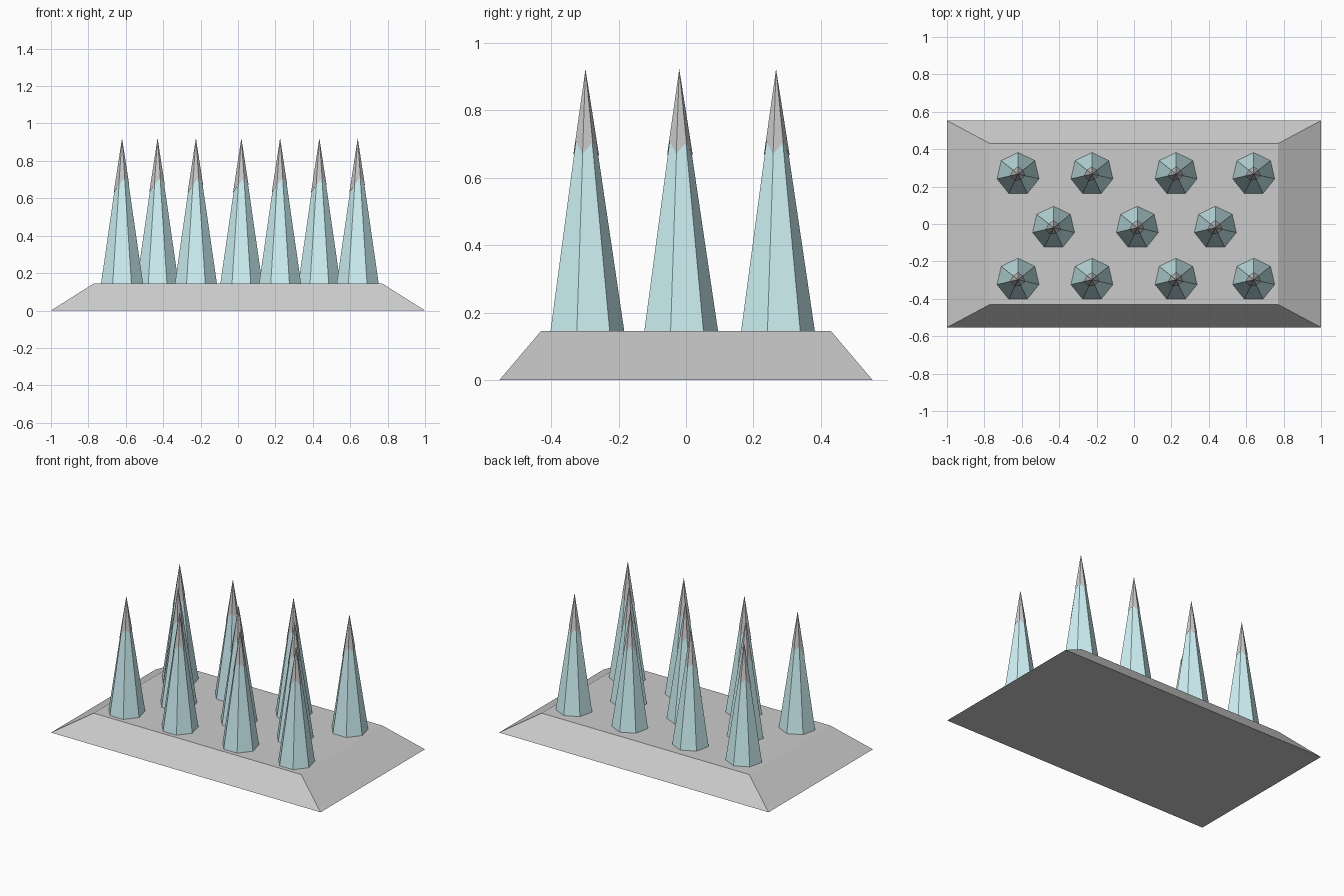
import bpy
from math import sin, cos, pi

if "Cube" in bpy.data.objects:
    bpy.data.objects.remove(bpy.data.objects["Cube"])

BASE_TOP, TIP_Z, R, N = 0.145, 0.922, 0.115, 7


def ring(radius, heights):
    # heptagon with one corner towards +y
    return [(radius(z) * cos(pi / 2 + 2 * pi * k / N),
             radius(z) * sin(pi / 2 + 2 * pi * k / N), z)
            for k, z in enumerate(heights)]


def loft(name, rings, tip=None):
    # closed skin through stacked rings, ending in a point or a flat cap
    n = len(rings[0])
    verts = [v for r in rings for v in r]
    faces = [tuple(reversed(range(n)))]
    for i in range(len(rings) - 1):
        a, b = i * n, (i + 1) * n
        faces += [(a + k, a + (k + 1) % n, b + (k + 1) % n, b + k) for k in range(n)]
    last = (len(rings) - 1) * n
    if tip:
        verts.append(tip)
        faces += [(last + k, last + (k + 1) % n, len(verts) - 1) for k in range(n)]
    else:
        faces.append(tuple(range(last, last + n)))
    mesh = bpy.data.meshes.new(name)
    mesh.from_pydata(verts, [], faces)
    return mesh


def place(name, mesh, x=0, y=0):
    ob = bpy.data.objects.new(name, mesh)
    ob.location = (x, y, 0)
    bpy.context.collection.objects.link(ob)


def rect(x, y, z):
    return [(-x, -y, z), (x, -y, z), (x, y, z), (-x, y, z)]


def cone_r(z):
    return R * (TIP_Z - z) / (TIP_Z - BASE_TOP)


# Bevelled base slab
place("base", loft("base", [rect(1, 0.553, 0), rect(0.77, 0.43, BASE_TOP)]))

# Spike shaft, running up inside the tip
shaft = loft("spike_shaft", [ring(cone_r, [BASE_TOP] * N), ring(cone_r, [0.74] * N)])
blue = bpy.data.materials.new("pale_blue")
blue.diffuse_color = (0.63, 0.9, 0.93, 1)
blue.use_nodes = True
blue.node_tree.nodes["Principled BSDF"].inputs["Base Color"].default_value = blue.diffuse_color
shaft.materials.append(blue)

# Metal tip with a jagged lower rim, slightly proud of the shaft
rim = [0.665, 0.70, 0.63, 0.67, 0.71, 0.67, 0.705]
tip = loft("spike_tip", [ring(lambda z: cone_r(z) * 0.9, [z + 0.008 for z in rim]),
                         ring(lambda z: cone_r(z) * 1.06, rim)], (0, 0, TIP_Z))

# Three staggered rows of spikes
outer, middle = (-0.62, -0.225, 0.225, 0.64), (-0.43, 0.018, 0.435)
for y, xs in ((-0.298, outer), (-0.02, middle), (0.267, outer)):
    for x in xs:
        place("spike_shaft", shaft, x, y)
        place("spike_tip", tip, x, y)
